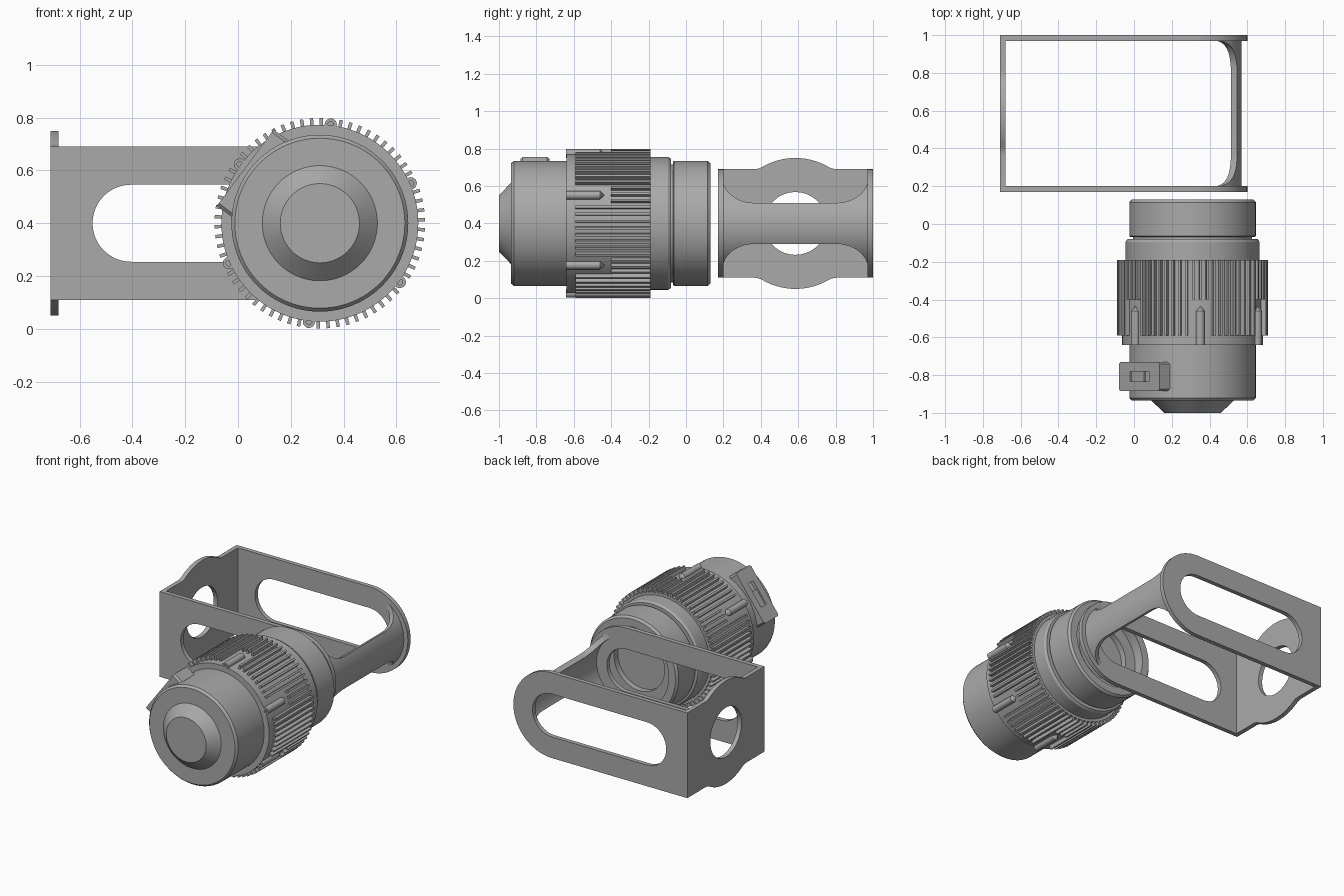
import bpy
import bmesh
from math import sin, cos, radians, sqrt, asin, pi
from mathutils import Vector

if "Cube" in bpy.data.objects:
    bpy.data.objects.remove(bpy.data.objects["Cube"], do_unlink=True)

CX, CZ = 0.31, 0.40        # barrel axis
MID_Y = 0.585              # bracket middle

grey = bpy.data.materials.new("plain grey")
grey.use_nodes = True
GREY = (0.40, 0.40, 0.40, 1)
grey.diffuse_color = GREY
grey.node_tree.nodes["Principled BSDF"].inputs["Base Color"].default_value = GREY


def finish(name, bm):
    bmesh.ops.recalc_face_normals(bm, faces=bm.faces[:])
    mesh = bpy.data.meshes.new(name)
    bm.to_mesh(mesh)
    bm.free()
    obj = bpy.data.objects.new(name, mesh)
    bpy.context.collection.objects.link(obj)
    mesh.materials.append(grey)
    bpy.ops.object.select_all(action='DESELECT')
    obj.select_set(True)
    bpy.context.view_layer.objects.active = obj
    bpy.ops.object.shade_smooth_by_angle(angle=radians(30))
    return obj


def lathe(bm, profile, cx, cz, steps):
    """Revolve (radius, y) points around an axis along y."""
    rings = []
    for r, y in profile:
        if r == 0:
            rings.append([bm.verts.new((cx, y, cz))] * steps)
        else:
            rings.append([bm.verts.new((cx + r * cos(2 * pi * i / steps), y,
                                        cz + r * sin(2 * pi * i / steps)))
                          for i in range(steps)])
    for a, b in zip(rings, rings[1:]):
        for i in range(steps):
            j = (i + 1) % steps
            corners = list(dict.fromkeys((a[i], a[j], b[j], b[i])))
            bm.faces.new(corners)


def arc(cu, cv, r, start, end, n=16):
    return [(cu + r * cos(radians(start + (end - start) * i / n)),
             cv + r * sin(radians(start + (end - start) * i / n)))
            for i in range(n + 1)]


def plate(name, loops, place, w0, w1):
    """Flat plate with holes: loops in (u, v), thickness from w0 to w1."""
    bm = bmesh.new()
    edges = []
    for loop in loops:
        vs = [bm.verts.new(place(u, v, w0)) for u, v in loop]
        edges += [bm.edges.new((vs[i], vs[i - 1])) for i in range(len(vs))]
    bmesh.ops.triangle_fill(bm, edges=edges, use_beauty=True)
    ext = bmesh.ops.extrude_face_region(bm, geom=bm.faces[:], use_keep_orig=True)
    moved = [g for g in ext["geom"] if isinstance(g, bmesh.types.BMVert)]
    bmesh.ops.translate(bm, verts=moved, vec=place(0, 0, w1) - place(0, 0, w0))
    return finish(name, bm)


def box(bm, place, u, v, w):
    """Box spanning the (low, high) pairs u, v, w."""
    c = [[[bm.verts.new(place(a, b, d)) for d in w] for b in v] for a in u]
    for k in (0, 1):
        bm.faces.new((c[k][0][0], c[k][0][1], c[k][1][1], c[k][1][0]))
        bm.faces.new((c[0][k][0], c[0][k][1], c[1][k][1], c[1][k][0]))
        bm.faces.new((c[0][0][k], c[0][1][k], c[1][1][k], c[1][0][k]))


def radial(deg):
    """Frame on the barrel: u tangent, v along y, w outward."""
    a = radians(deg)
    out, tan = Vector((cos(a), 0, sin(a))), Vector((sin(a), 0, -cos(a)))
    return lambda u, v, w: Vector((CX, v, CZ)) + tan * u + out * w


# Barrel: nose cone, front sleeve, grip, collar, neck and hollow rear end
bm = bmesh.new()
lathe(bm, [(0, -1), (0.15, -1), (0.218, -0.935), (0.322, -0.935), (0.335, -0.92),
           (0.335, -0.64), (0.373, -0.64), (0.373, -0.19), (0.355, -0.19),
           (0.355, -0.095), (0.345, -0.08), (0.315, -0.08), (0.315, -0.07),
           (0.328, -0.07), (0.335, -0.063), (0.335, 0.115), (0.322, 0.13),
           (0.27, 0.13), (0.27, 0.06), (0.19, 0.06), (0.19, 0.02), (0, 0.02)],
      CX, CZ, 96)
finish("barrel", bm)

# Grip ribs, shorter where they run behind a lug
LUG_START, SECTORS, PER_SECTOR = 23.7, 6, 11
bm = bmesh.new()
for i in range(SECTORS * PER_SECTOR):
    slot = i % PER_SECTOR
    front = -0.40 if slot in (0, 1, PER_SECTOR - 1) else -0.59
    box(bm, radial(LUG_START + i * 360 / (SECTORS * PER_SECTOR)),
        (-0.0065, 0.0065), (front, -0.19), (0.365, 0.399))
finish("grip_ribs", bm)

# Screw lugs around the grip
for i in range(SECTORS):
    c = radial(LUG_START + 60 * i)(0, 0, 0.376)
    bm = bmesh.new()
    lathe(bm, [(0, -0.625), (0.011, -0.625), (0.011, -0.641), (0.023, -0.641),
               (0.023, -0.46), (0, -0.435)], c.x, c.z, 20)
    finish(f"screw_lug_{i + 1}", bm)

# Latch clip on the front sleeve
t, y0, y1, ch = 0.18, -0.885, -0.73, 0.012
outline = [(-t + ch, y0), (t - ch, y0), (t, y0 + ch), (t, y1 - ch),
           (t - ch, y1), (-t + ch, y1), (-t, y1 - ch), (-t, y0 + ch)]
window = [(-0.08, -0.835), (0.085, -0.835), (0.085, -0.78), (-0.08, -0.78)]
plate("latch_clip", [outline, window], radial(143.3), 0.283, 0.352)
bm = bmesh.new()
box(bm, radial(143.3), (-0.08, 0.03), (-0.835, -0.78), (0.32, 0.342))
finish("latch_tongue", bm)

# Bracket side plates with a long slot
side = arc(CX, CZ, 0.29, -90, 90, 32) + [(-0.68, CZ + 0.29), (-0.68, CZ - 0.29)]
slot = arc(CX, CZ, 0.146, -90, 90, 24) + arc(-0.405, CZ, 0.146, 90, 270, 24)
for name, a, b in (("bracket_front_plate", 0.17, 0.2),
                   ("bracket_back_plate", 0.97, 1.0)):
    plate(name, [side, slot], lambda u, v, w: Vector((u, w, v)), a, b)

# Bracket end plate with rounded bulges and a round hole
half = ([(0.415, 0.29)] + arc(0.2245, 0.39, 0.1, 270, 240, 6)
        + arc(0, 0, 0.35, 60, 120, 20)[1:]
        + arc(-0.2245, 0.39, 0.1, 300, 270, 6)[1:] + [(-0.415, 0.29)])
end = half + [(-u, -v) for u, v in half]
hole = arc(0, 0, 0.168, 0, 350, 35)
plate("bracket_end_plate", [end, hole],
      lambda u, v, w: Vector((w, MID_Y + u, CZ + v)), -0.71, -0.68)

# Curved crossbar flaring out into the side plates
R_OUT, R_IN, REACH, FLARE, COLS = 0.26, 0.224, 0.39, 0.17, 16
offsets = [FLARE * (1 - cos(pi / 2 * k / 12)) for k in range(13)]
stations = [-REACH + d for d in offsets] + [REACH - d for d in reversed(offsets)]
bm = bmesh.new()
rows = []
for s in stations:
    d = max(0, 1 - (REACH - abs(s)) / FLARE)
    spread = asin((0.11 + 0.137 * (1 - sqrt(max(0, 1 - d * d)))) / R_OUT)
    angles = [spread * (2 * k / COLS - 1) for k in range(COLS + 1)]
    path = [(R_OUT, a) for a in angles] + [(R_IN, a) for a in reversed(angles)]
    rows.append([bm.verts.new((CX + r * cos(a), MID_Y + s, CZ + r * sin(a)))
                 for r, a in path])
for a, b in zip(rows, rows[1:]):
    for i in range(len(a)):
        bm.faces.new((a[i - 1], a[i], b[i], b[i - 1]))
bm.faces.new(rows[0])
bm.faces.new(rows[-1])
finish("bracket_crossbar", bm)
